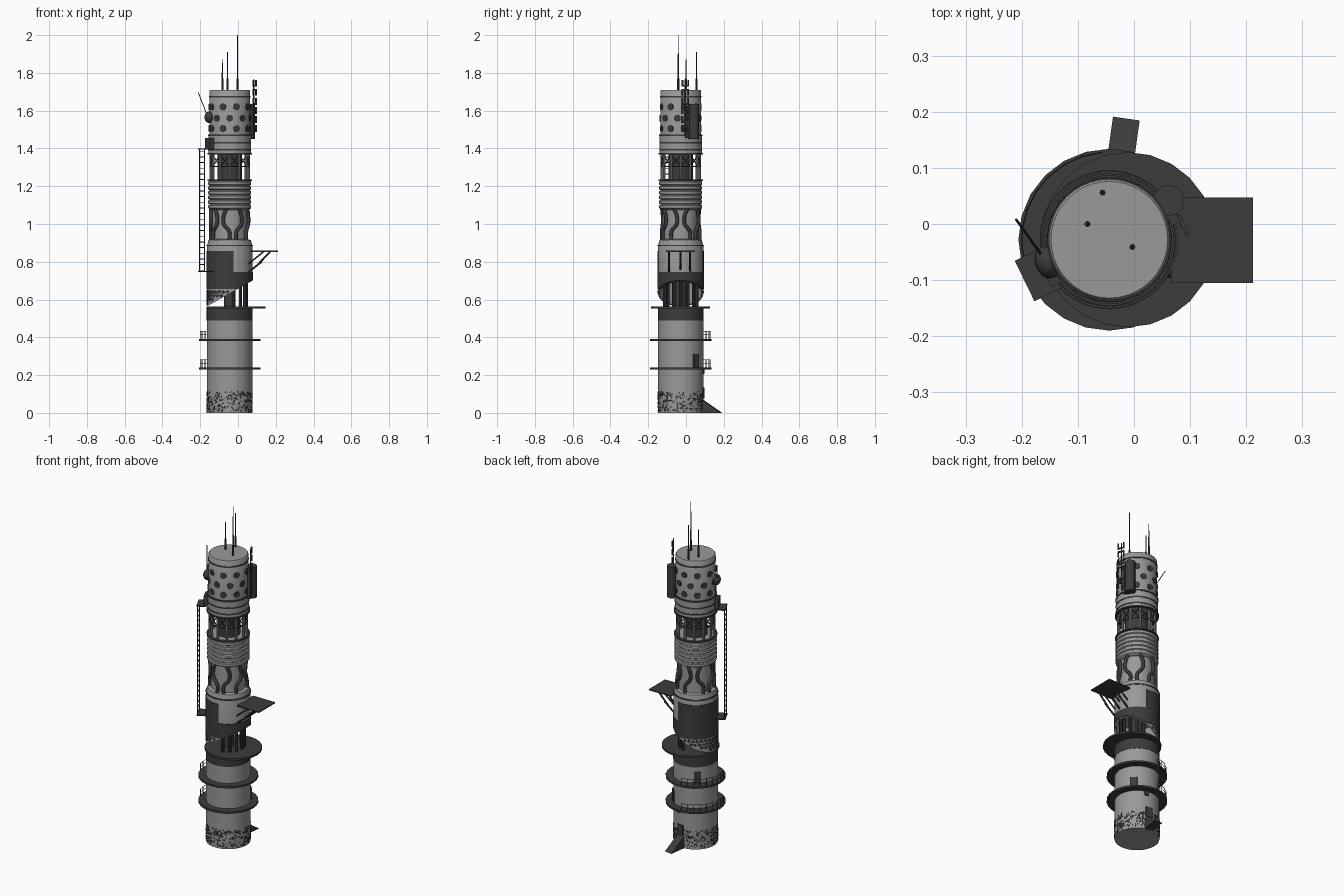
import bpy, bmesh, math, random
from mathutils import Matrix, Vector

if "Cube" in bpy.data.objects:
    bpy.data.objects.remove(bpy.data.objects["Cube"])
random.seed(4)
CX, CY = -0.044, -0.028
R = math.radians

def material(name, v):
    m = bpy.data.materials.new(name)
    m.diffuse_color = (v, v, v, 1)
    m.use_nodes = True
    m.node_tree.nodes["Principled BSDF"].inputs["Base Color"].default_value = m.diffuse_color
    return m
LIGHT, DARK = material("grey", 0.32), material("dark", 0.045)

def P(a, r, z):
    return Vector((CX + r * math.cos(a), CY + r * math.sin(a), z))

def frame(a, r, z):  # local x points outward from the tower axis
    return Matrix.Translation(P(a, r, z)) @ Matrix.Rotation(a, 4, 'Z')

def finish(name, bm, mat, smooth=True):
    bmesh.ops.recalc_face_normals(bm, faces=bm.faces)
    me = bpy.data.meshes.new(name)
    bm.to_mesh(me)
    bm.free()
    ob = bpy.data.objects.new(name, me)
    bpy.context.collection.objects.link(ob)
    me.materials.append(mat)
    if smooth:
        bpy.ops.object.select_all(action='DESELECT')
        ob.select_set(True)
        bpy.context.view_layer.objects.active = ob
        bpy.ops.object.shade_smooth_by_angle(angle=R(35))
    return ob

def box(bm, m, sx, sy, sz):
    bmesh.ops.create_cube(bm, size=1, matrix=m @ Matrix.Diagonal((sx, sy, sz, 1)))

def rod(bm, p, q, r, r2=None, seg=8):
    p, q = Vector(p), Vector(q)
    d = q - p
    m = Matrix.Translation((p + q) / 2) @ d.to_track_quat('Z', 'Y').to_matrix().to_4x4()
    bmesh.ops.create_cone(bm, cap_ends=True, segments=seg, radius1=r,
                          radius2=r if r2 is None else r2, depth=d.length, matrix=m)

def lathe_bm(prof, seg=40, a0=0, a1=360, cx=CX, closed=False):
    full = abs(a1 - a0) == 360
    bm = bmesh.new()
    n = seg if full else seg + 1
    rows = []
    for i in range(n):
        a = R(a0 + (a1 - a0) * i / seg)
        rows.append([bm.verts.new((cx + r * math.cos(a), CY + r * math.sin(a), z)) for r, z in prof])
    k = len(prof)
    for i in range(seg):
        A, B = rows[i], rows[(i + 1) % n]
        for j in range(k if closed else k - 1):
            bm.faces.new((A[j], B[j], B[(j + 1) % k], A[(j + 1) % k]))
    if not full and closed:
        bm.faces.new(rows[0])
        bm.faces.new(rows[-1])
    if full and not closed:
        bm.faces.new([row[0] for row in rows])
        bm.faces.new([row[-1] for row in rows])
    return bm

def ring_prof(r0, r1, z0, z1):
    return [(r0, z0), (r1, z0), (r1, z1), (r0, z1)]

def ring(name, r0, r1, z0, z1, mat, **kw):
    return finish(name, lathe_bm(ring_prof(r0, r1, z0, z1), closed=True, **kw), mat)

# Lower shaft, dark collar and three walkway discs
finish("lower_shaft", lathe_bm([(0.12, 0), (0.12, 0.56)]), LIGHT)
ring("shaft_collar", 0.11, 0.1215, 0.49, 0.556, DARK)
ring("walkway_low", 0.11, 0.162, 0.23, 0.241, DARK, seg=24)
ring("walkway_mid", 0.11, 0.162, 0.381, 0.392, DARK, seg=24)
finish("deck", lathe_bm([(0.156, 0.553), (0.156, 0.564)], seg=24, cx=-0.011), DARK)

# Rough rubble band at the foot
bm = bmesh.new()
for i in range(520):
    m = frame(random.uniform(0, 2 * math.pi), 0.1195, random.uniform(0.006, 0.112))
    s = random.uniform(0.005, 0.011)
    box(bm, m @ Matrix.Rotation(random.uniform(0, 3), 4, 'X'), 0.005, s, s * 0.6)
finish("rubble_band", bm, DARK, False)

# Entry ramp and doors
bm = bmesh.new()
m = frame(R(82), 0, 0)
a = [bm.verts.new(m @ Vector(v)) for v in ((0.11, -0.024, 0), (0.218, -0.024, 0), (0.11, -0.024, 0.075))]
b = [bm.verts.new(m @ Vector(v)) for v in ((0.11, 0.024, 0), (0.218, 0.024, 0), (0.11, 0.024, 0.075))]
bm.faces.new(a)
bm.faces.new(b)
for i in range(3):
    bm.faces.new((a[i], a[(i + 1) % 3], b[(i + 1) % 3], b[i]))
finish("entry_ramp", bm, DARK, False)
bm = bmesh.new()
for ang, z, h in ((82, 0.105, 0.06), (42, 0.276, 0.07), (130, 0.427, 0.07)):
    box(bm, frame(R(ang), 0.119, z), 0.012, 0.038, h)
finish("doors", bm, DARK, False)
bm = bmesh.new()
box(bm, frame(R(75), 0.121, 0.22), 0.014, 0.02, 0.03)
finish("wall_lamp", bm, DARK, False)

# Walkway railings on the rear left
bm = bmesh.new()
for z in (0.24, 0.391):
    for i in range(9):
        t = R(95 + i * 13)
        rod(bm, P(t, 0.156, z), P(t, 0.156, z + 0.042), 0.0018, seg=6)
        if i < 8:
            for h in (0.022, 0.042):
                rod(bm, P(t, 0.156, z + h), P(t + R(13), 0.156, z + h), 0.0014, seg=6)
finish("railings", bm, DARK)

# Upper body with slanted, hollowed underside
CUT, NRM = Vector((CX - 0.12, CY, 0.564)), Vector((-0.136, 0, 0.24)).normalized()
def slice_below(bm):
    geom = bm.verts[:] + bm.edges[:] + bm.faces[:]
    r = bmesh.ops.bisect_plane(bm, geom=geom, plane_co=CUT, plane_no=NRM, clear_inner=True)
    return [e for e in r['geom_cut'] if isinstance(e, bmesh.types.BMEdge)]
bm = lathe_bm([(0.12, 0.5), (0.12, 0.885), (0.112, 0.915), (0.09, 0.92)])
f = bmesh.ops.contextual_create(bm, geom=slice_below(bm))['faces']
bmesh.ops.inset_region(bm, faces=f, thickness=0.01)
new = bmesh.ops.extrude_discrete_faces(bm, faces=f)['faces']
for v in new[0].verts:
    v.co.z = 0.74
finish("upper_body", bm, LIGHT)
bm = lathe_bm(ring_prof(0.112, 0.1235, 0.655, 0.745), closed=True)
bmesh.ops.contextual_create(bm, geom=slice_below(bm))
finish("dark_band", bm, DARK)
ring("wrap_panel", 0.115, 0.124, 0.745, 0.858, DARK, a0=75, a1=279, seg=26)
ring("body_trim", 0.11, 0.1225, 0.883, 0.89, DARK)

# Columns in the open level
bm = bmesh.new()
for i in range(7):
    t = R(-75 + i * 25)
    rod(bm, P(t, 0.088, 0.56), P(t, 0.088, 0.74), 0.0085)
rod(bm, P(0, 0, 0.56), P(0, 0, 0.74), 0.03, seg=16)
finish("open_level_columns", bm, DARK)

# Diamond plates on the low side of the body
bm = bmesh.new()
for row in range(4):
    for i in range(32):
        t, z = R((i + 0.5 * (row % 2)) * 11.25), 0.582 + row * 0.0195
        if z - 0.02 > 0.564 + 0.136 / 0.24 * (0.12 + 0.12 * math.cos(t)) - 0.006:
            box(bm, frame(t, 0.119, z) @ Matrix.Rotation(R(45), 4, 'X'), 0.006, 0.0155, 0.0155)
finish("diamond_plates", bm, DARK, False)

# Landing platform, with struts
bm = bmesh.new()
box(bm, Matrix.Translation((0.139, -0.029, 0.856)), 0.146, 0.153, 0.006)
finish("landing_platform", bm, DARK, False)
bm = bmesh.new()
for y in (-0.09, -0.03, 0.022):
    rod(bm, (0.055, y, 0.745), (0.125, y, 0.80), 0.005)
    rod(bm, (0.1, y, 0.78), (0.17, y, 0.853), 0.005)
    rod(bm, (0.05, y, 0.785), (0.135, y, 0.853), 0.004)
finish("platform_struts", bm, DARK)

# Pipe level with winding pipes
finish("pipe_core", lathe_bm([(0.093, 0.9), (0.093, 1.09)]), LIGHT)
for i in range(9):
    cu = bpy.data.curves.new("winding_pipe", 'CURVE')
    cu.dimensions, cu.bevel_depth, cu.bevel_resolution, cu.resolution_u = '3D', 0.0095, 2, 4
    sp = cu.splines.new('BEZIER')
    offs = [(-9, 0.91), (-9, 0.96), (8, 1.0), (8, 1.045), (-2, 1.085)]
    sp.bezier_points.add(len(offs) - 1)
    for bp, (o, z) in zip(sp.bezier_points, offs):
        bp.co = P(R(i * 40 + 20 + o * (1 if i % 3 else -1)), 0.101, z)
        bp.handle_left_type = bp.handle_right_type = 'AUTO'
    cu.materials.append(DARK)
    bpy.context.collection.objects.link(bpy.data.objects.new("winding_pipe", cu))

# Ribbed stack
prof = [(0.1, 1.075)]
for i in range(6):
    z = 1.08 + i * 0.025
    prof += [(0.108, z), (0.114, z + 0.004), (0.114, z + 0.018), (0.108, z + 0.022)]
finish("ribbed_stack", lathe_bm(prof + [(0.1, 1.234)]), LIGHT)

# Open column level with crossed bracing
finish("column_core", lathe_bm([(0.065, 1.23), (0.065, 1.38)], seg=24), DARK)
bm, bx = bmesh.new(), bmesh.new()
for i in range(12):
    t, u = R(i * 30), R(i * 30 + 30)
    rod(bm, P(t, 0.1, 1.23), P(t, 0.1, 1.375), 0.007)
    rod(bx, P(t, 0.104, 1.305), P(u, 0.104, 1.365), 0.003, seg=6)
    rod(bx, P(t, 0.104, 1.365), P(u, 0.104, 1.305), 0.003, seg=6)
    rod(bx, P(t, 0.104, 1.305), P(u, 0.104, 1.305), 0.003, seg=6)
finish("columns", bm, LIGHT)
finish("cross_braces", bx, DARK)

# Head, rims and portholes
finish("head", lathe_bm([(0.112, 1.37), (0.112, 1.467), (0.108, 1.47), (0.108, 1.703), (0.104, 1.709)]), LIGHT)
for z, r in ((1.232, 0.117), (1.371, 0.118), (1.393, 0.1135), (1.43, 0.1135), (1.47, 0.115), (1.674, 0.1105)):
    ring("head_rim", 0.1, r, z - 0.004, z + 0.004, DARK)
bm = bmesh.new()
for row, z in enumerate((1.505, 1.56, 1.62)):
    for i in range(9):
        t = R(i * 40 + row * 20 + 10)
        rod(bm, P(t, 0.1, z), P(t, 0.111, z), 0.018, seg=14)
finish("portholes", bm, DARK)

# Masts
bm = bmesh.new()
for x, y, top in ((-0.003, -0.041, 2.0), (-0.056, 0.056, 1.91), (-0.083, 0.0, 1.87)):
    rod(bm, (x, y, 1.7), (x, y, 1.77), 0.0055)
    rod(bm, (x, y, 1.77), (x, y, top), 0.0035, 0.002)
finish("masts", bm, DARK)

# Signboard of plain bars and equipment cabinet
bm = bmesh.new()
m = Matrix.Translation((0.088, -0.002, 0)) @ Matrix.Rotation(R(24), 4, 'Z')
for k in range(6):
    z = 1.505 + k * 0.048
    for y in (-0.018, 0.016):
        box(bm, m @ Matrix.Translation((0, y, z)), 0.006, 0.007, 0.036)
    box(bm, m @ Matrix.Translation((0, 0, z + (-1) ** k * 0.013)), 0.006, 0.038, 0.008)
box(bm, m @ Matrix.Translation((-0.005, 0, 1.62)), 0.004, 0.006, 0.29)
finish("sign_bars", bm, DARK, False)
bm = bmesh.new()
rod(bm, (0.062, 0.042, 1.45), (0.062, 0.042, 1.635), 0.028, seg=12)
box(bm, frame(R(25), 0.118, 1.54), 0.02, 0.05, 0.17)
finish("cabinet", bm, DARK)

# Side dish with whip aerial
bm = bmesh.new()
bmesh.ops.create_uvsphere(bm, u_segments=16, v_segments=10, radius=0.03,
                          matrix=frame(R(200), 0.117, 1.565) @ Matrix.Diagonal((0.75, 1, 1, 1)))
rod(bm, (-0.165, -0.055, 1.58), (-0.21, 0.008, 1.695), 0.0022)
finish("side_dish", bm, DARK)

# Ladder with end landings
bm = bmesh.new()
A = R(206)
def L(s, z, r=0.163):
    return frame(A, r, z) @ Vector((0, s, 0))
for s in (-0.03, 0.03):
    rod(bm, L(s, 0.745), L(s, 1.4), 0.0028, seg=6)
for i in range(22):
    z = 0.755 + i * 0.03
    rod(bm, L(-0.03, z), L(0.03, z), 0.002, seg=6)
for z in (0.748, 1.398):
    box(bm, frame(A, 0.141, z), 0.054, 0.08, 0.006)
box(bm, frame(A, 0.115, 1.428), 0.03, 0.06, 0.055)
finish("ladder", bm, DARK, False)
